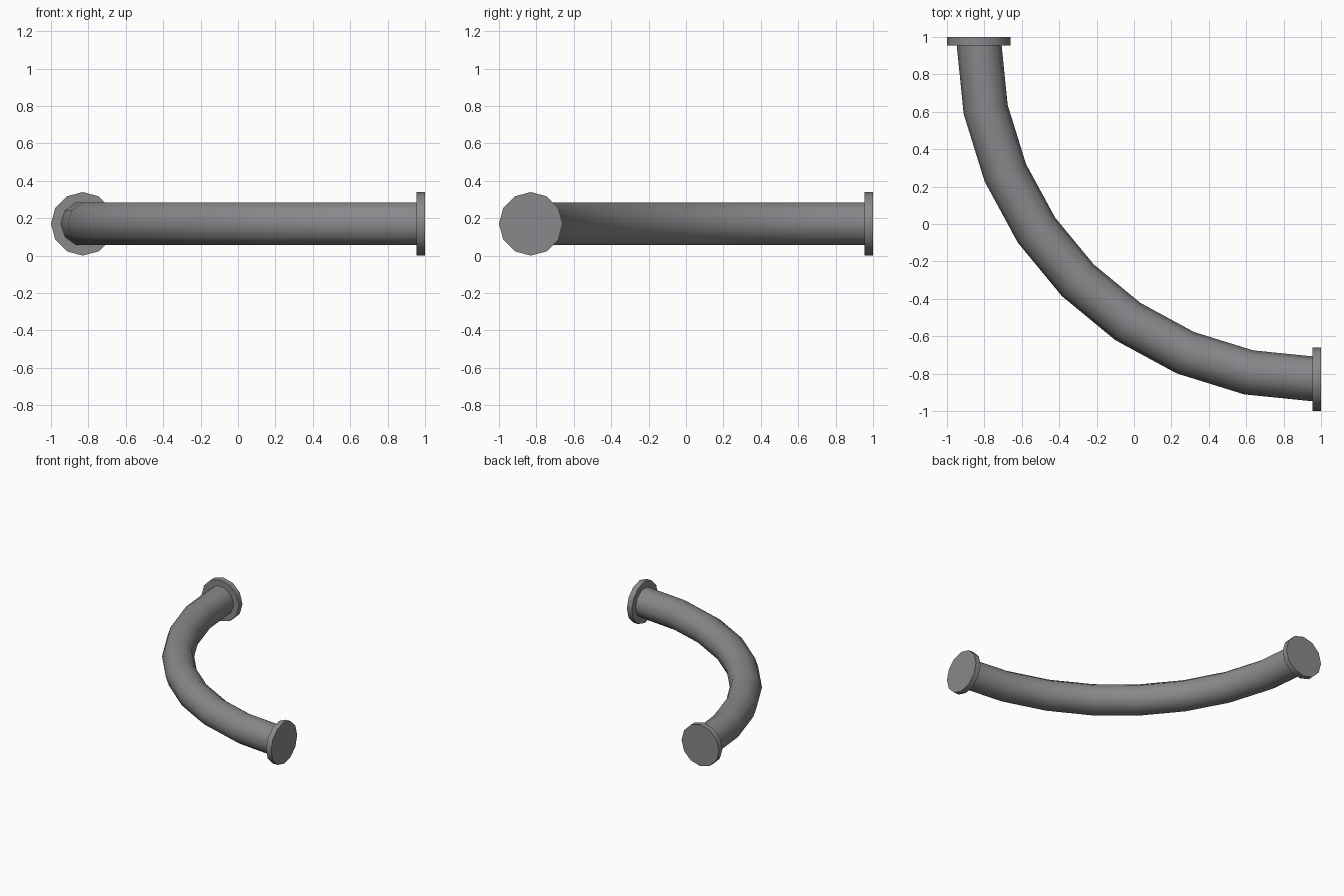
import bpy, bmesh, math
from mathutils import Vector, Matrix

if "Cube" in bpy.data.objects:
    bpy.data.objects.remove(bpy.data.objects["Cube"])

steel = bpy.data.materials.new("steel grey")
steel.diffuse_color = (0.25, 0.25, 0.26, 1)
steel.use_nodes = True
steel.node_tree.nodes["Principled BSDF"].inputs["Base Color"].default_value = steel.diffuse_color

FLANGE_R, FLANGE_T, PIPE_R = 0.17, 0.045, 0.12
CENTRE = -1 + FLANGE_R          # offset of each pipe end from the middle
END = 1 - FLANGE_T / 2          # pipe ends inside the flanges
BEND = END - CENTRE             # bend radius


def finish(bm, name):
    bmesh.ops.recalc_face_normals(bm, faces=bm.faces)
    mesh = bpy.data.meshes.new(name)
    bm.to_mesh(mesh)
    bm.free()
    mesh.materials.append(steel)
    ob = bpy.data.objects.new(name, mesh)
    bpy.context.collection.objects.link(ob)
    bpy.ops.object.select_all(action='DESELECT')
    ob.select_set(True)
    bpy.context.view_layer.objects.active = ob
    bpy.ops.object.shade_smooth_by_angle(angle=math.radians(45))


# Curved pipe: ten-sided tube swept along a quarter-bend Bezier
k = 0.5523 * BEND
p = [Vector(c) for c in ((CENTRE, END, FLANGE_R), (CENTRE, END - k, FLANGE_R),
                         (END - k, CENTRE, FLANGE_R), (END, CENTRE, FLANGE_R))]
SIDES, STEPS = 10, 8
bm = bmesh.new()
rings = []
for s in range(STEPS + 1):
    t = s / STEPS
    u = 1 - t
    pos = p[0]*u**3 + p[1]*3*u*u*t + p[2]*3*u*t*t + p[3]*t**3
    tan = ((p[1]-p[0])*u*u + (p[2]-p[1])*2*u*t + (p[3]-p[2])*t*t).normalized()
    side, up = Vector((-tan.y, tan.x, 0)), Vector((0, 0, 1))
    angles = [2 * math.pi * i / SIDES for i in range(SIDES)]
    rings.append([bm.verts.new(pos + PIPE_R * (side*math.cos(a) + up*math.sin(a)))
                  for a in angles])
for a, b in zip(rings, rings[1:]):
    for i in range(SIDES):
        j = (i + 1) % SIDES
        bm.faces.new((a[i], a[j], b[j], b[i]))
bm.faces.new(rings[0])
bm.faces.new(rings[-1])
finish(bm, "curved_pipe")

# End flanges: twelve-sided discs
for name, pos, axis in (("back_flange", p[0], 'X'), ("right_flange", p[3], 'Y')):
    bm = bmesh.new()
    bmesh.ops.create_cone(bm, cap_ends=True, segments=12, radius1=FLANGE_R,
                          radius2=FLANGE_R, depth=FLANGE_T,
                          matrix=Matrix.Translation(pos) @ Matrix.Rotation(math.pi/2, 4, axis))
    finish(bm, name)
